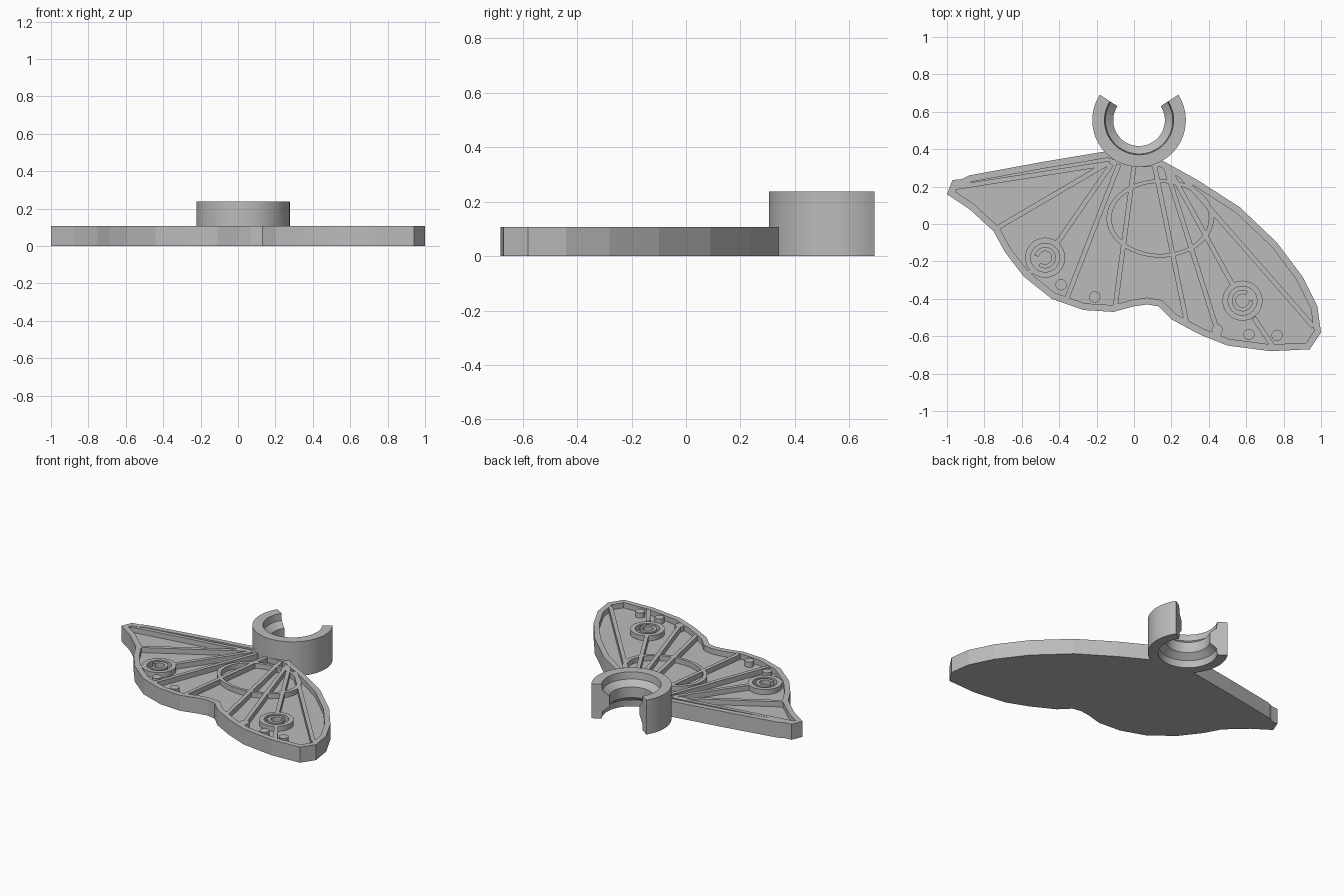
import bpy, bmesh, math
from mathutils import Vector

cube = bpy.data.objects.get("Cube")
if cube:
    bpy.data.objects.remove(cube, do_unlink=True)

grey = bpy.data.materials.new("plain grey")
grey.use_nodes = True
grey.diffuse_color = (0.5, 0.5, 0.5, 1)
grey.node_tree.nodes["Principled BSDF"].inputs["Base Color"].default_value = (0.5, 0.5, 0.5, 1)

TOP, FLOOR, RIB_TOP = 0.107, 0.07, 0.105


def finish(bm, name, smooth=False):
    bmesh.ops.recalc_face_normals(bm, faces=bm.faces)
    mesh = bpy.data.meshes.new(name)
    bm.to_mesh(mesh)
    bm.free()
    mesh.materials.append(grey)
    obj = bpy.data.objects.new(name, mesh)
    bpy.context.collection.objects.link(obj)
    if smooth:
        bpy.ops.object.select_all(action='DESELECT')
        obj.select_set(True)
        bpy.context.view_layer.objects.active = obj
        bpy.ops.object.shade_smooth_by_angle(angle=math.radians(30))
    return obj


def prism(bm, points, low, high):
    """Extrude a flat outline upward and return its top face."""
    base = bm.faces.new([bm.verts.new((x, y, low)) for x, y in points])
    made = bmesh.ops.extrude_face_region(bm, geom=[base], use_keep_orig=True)["geom"]
    bmesh.ops.translate(bm, vec=(0, 0, high - low),
                        verts=[g for g in made if isinstance(g, bmesh.types.BMVert)])
    return [g for g in made if isinstance(g, bmesh.types.BMFace)][0]


def sweep(name, profile, centre, start=0, end=360, scale_y=1, steps=48):
    """Turn an (r, z) profile about a vertical axis, closed or as an open arc."""
    bm = bmesh.new()
    closed = end - start >= 360
    rings = []
    for i in range(steps if closed else steps + 1):
        a = math.radians(start + (end - start) * i / steps)
        rings.append([bm.verts.new((centre[0] + r * math.cos(a),
                                    centre[1] + r * math.sin(a) * scale_y, z))
                      for r, z in profile])
    n = len(profile)
    for i in range(steps):
        a, b = rings[i], rings[(i + 1) % len(rings)]
        for k in range(n):
            bm.faces.new((a[k], a[(k + 1) % n], b[(k + 1) % n], b[k]))
    if not closed:
        bm.faces.new(rings[0])
        bm.faces.new(rings[-1])
    return finish(bm, name, True)


def band(name, centre, inner, outer, **kw):
    low = FLOOR - 0.02
    return sweep(name, [(inner, low), (outer, low), (outer, RIB_TOP), (inner, RIB_TOP)], centre, **kw)


def rib(name, p, q, width=0.026):
    p, q = Vector(p), Vector(q)
    side = (q - p).orthogonal().normalized() * width / 2
    bm = bmesh.new()
    prism(bm, [p + side, q + side, q - side, p - side], FLOOR - 0.02, RIB_TOP)
    return finish(bm, name)


# Wing plate with raised rim
outline = [(0.15, 0.34), (0.03, 0.34), (-0.14, 0.39), (-0.50, 0.33), (-0.88, 0.26),
           (-0.92, 0.24), (-0.97, 0.235), (-1.0, 0.16), (-0.88, 0.08), (-0.75, -0.04),
           (-0.69, -0.15), (-0.59, -0.28), (-0.44, -0.40), (-0.27, -0.46), (-0.11, -0.47),
           (0.0, -0.44), (0.07, -0.43), (0.13, -0.44), (0.20, -0.51), (0.35, -0.59),
           (0.50, -0.65), (0.73, -0.68), (0.94, -0.67), (1.0, -0.58), (0.98, -0.44),
           (0.90, -0.28), (0.765, -0.10), (0.565, 0.09), (0.34, 0.235)]
bm = bmesh.new()
top = prism(bm, outline, 0, TOP)
bmesh.ops.inset_region(bm, faces=[top], thickness=0.036, use_even_offset=True, use_boundary=True)
bmesh.ops.inset_region(bm, faces=[top], thickness=0, depth=FLOOR - TOP, use_boundary=True)
finish(bm, "wing_plate")

# Fan of veins
veins = [((-0.96, 0.195), (-0.13, 0.325)), ((-0.73, -0.02), (-0.15, 0.32)),
         ((-0.41, -0.10), (-0.12, 0.32)), ((-0.36, -0.40), (-0.08, 0.32)),
         ((-0.10, -0.44), (0.0, 0.31)), ((0.28, -0.52), (0.11, 0.31)),
         ((0.455, -0.60), (0.17, 0.30)), ((0.53, -0.33), (0.19, 0.29)),
         ((0.64, -0.50), (0.74, -0.65)), ((0.96, -0.55), (0.25, 0.26)),
         ((-0.54, -0.25), (-0.59, -0.27))]
for i, (p, q) in enumerate(veins):
    rib(f"vein_{i + 1}", p, q)

# Oval vein around the middle
band("middle_oval", (0.14, 0.03), 0.26, 0.287, scale_y=0.73, steps=64)

# Eye spots with broken inner rings
for side, centre, gap in (("right", (-0.475, -0.18), 200), ("left", (0.58, -0.41), 30)):
    band(f"{side}_eye_ring", centre, 0.077, 0.107)
    band(f"{side}_eye_arc", centre, 0.035, 0.057, start=gap + 30, end=gap + 330, steps=32)

# Small round studs along the edge
for i, (x, y) in enumerate([(-0.39, -0.325), (-0.21, -0.39), (0.445, -0.565),
                            (0.615, -0.59), (0.765, -0.595)]):
    bm = bmesh.new()
    points = [(x + 0.03 * math.cos(a), y + 0.03 * math.sin(a))
              for a in (math.tau * k / 20 for k in range(20))]
    prism(bm, points, FLOOR - 0.02, RIB_TOP + 0.001)
    finish(bm, f"stud_{i + 1}", True)

# Open clip with an inner ridge
clip_profile = [(0.25, 0), (0.25, 0.237), (0.185, 0.237), (0.18, 0.19), (0.138, 0.155),
                (0.138, 0.082), (0.18, 0.047), (0.185, 0)]
sweep("clip_ring", clip_profile, (0.027, 0.555), start=147, end=393, steps=56)
